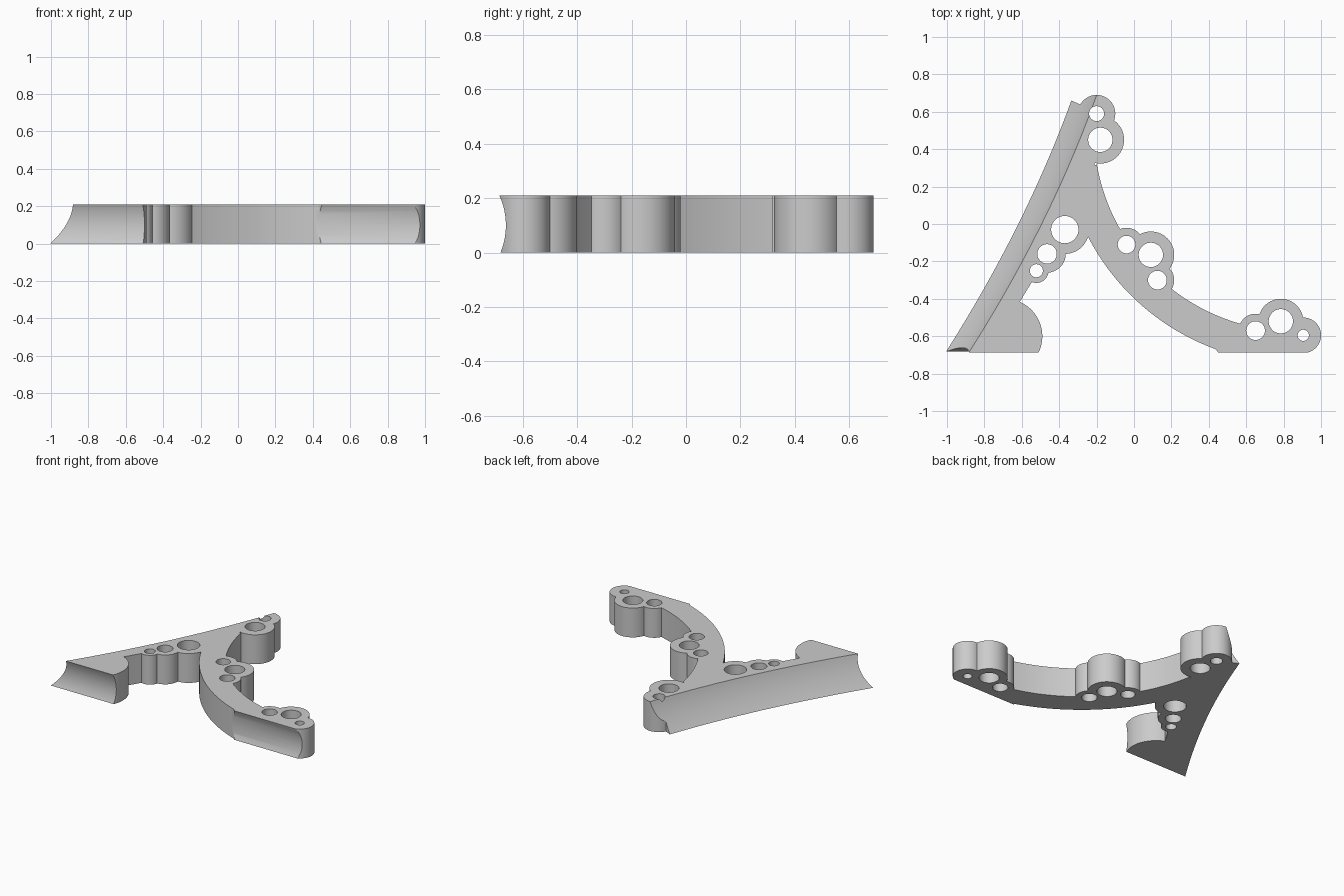
import bpy, bmesh
from math import sin, cos, radians, tau, sqrt

if "Cube" in bpy.data.objects:
    bpy.data.objects.remove(bpy.data.objects["Cube"])

H = 0.21
ARM_CENTRE, ARM_IN, ARM_OUT = (0.865, 0.505), 1.08, 1.25

# Lobes with a drilled hole: x, y, outer radius, hole radius
LOBES = [
    (-0.20, 0.59, 0.10, 0.04), (-0.18, 0.45, 0.127, 0.065),
    (-0.522, -0.25, 0.065, 0.035), (-0.465, -0.16, 0.10, 0.052), (-0.37, -0.03, 0.13, 0.073),
    (-0.04, -0.11, 0.09, 0.047), (0.09, -0.165, 0.125, 0.065), (0.125, -0.30, 0.09, 0.05),
    (0.65, -0.57, 0.09, 0.05), (0.785, -0.52, 0.12, 0.065), (0.905, -0.595, 0.095, 0.03),
]


def arc(cx, cy, r, a0, a1, n):
    steps = [radians(a0 + (a1 - a0) * i / n) for i in range(n + 1)]
    return [(cx + r * cos(a), cy + r * sin(a)) for a in steps]


def circle(x, y, r):
    return arc(x, y, r, 0, 360, 64)[:-1]


def loft(bm, rings):
    """Skin a stack of equal-length rings and cap both ends."""
    rings = [[bm.verts.new(p) for p in ring] for ring in rings]
    n = len(rings[0])
    for low, high in zip(rings, rings[1:]):
        for i in range(n):
            j = (i + 1) % n
            bm.faces.new((low[i], low[j], high[j], high[i]))
    bm.faces.new(rings[0][::-1])
    bm.faces.new(rings[-1])


def finish(name, bm):
    bmesh.ops.recalc_face_normals(bm, faces=bm.faces)
    mesh = bpy.data.meshes.new(name)
    bm.to_mesh(mesh)
    bm.free()
    ob = bpy.data.objects.new(name, mesh)
    bpy.context.collection.objects.link(ob)
    return ob


def prisms(name, outlines, over):
    bm = bmesh.new()
    for outline in outlines:
        loft(bm, [[(x, y, z) for x, y in outline] for z in (-over, H + over)])
    return finish(name, bm)


def combine(ob, tool, operation):
    tool.hide_render = True
    mod = ob.modifiers.new(operation.title(), 'BOOLEAN')
    mod.operation, mod.solver, mod.object = operation, 'EXACT', tool
    bpy.context.view_layer.objects.active = ob
    bpy.ops.object.modifier_apply(modifier=mod.name)
    bpy.data.objects.remove(tool)


# Main beam, overlong on its outer side so the slab can trim it
beam = [(-1.3, -0.9), (-0.7, -0.9), (-0.7, -0.6), (-0.61, -0.415), (-0.54, -0.3),
        (-0.44, -0.1), (-0.3, -0.05), (-0.2, 0), (-0.21, 0.32), (-0.2, 0.55),
        (-0.29, 0.64), (-0.45, 0.711), (-1.3, 0.711)]
bracket = prisms("bracket", [beam], 0.1)

# Curved arm, its foot, the rounded beam foot and the lobes
arm = arc(*ARM_CENTRE, ARM_IN, 190, 255, 48) + arc(*ARM_CENTRE, ARM_OUT, 255, 190, 48)
arm_foot = [(0.5, -0.56), (0.415, -0.645), (0.462, -0.7), (0.905, -0.7), (0.905, -0.56)]
parts = [arm, arm_foot, circle(-0.69, -0.6, 0.2)] + [circle(x, y, r) for x, y, r, _ in LOBES]
for i, outline in enumerate(parts):
    combine(bracket, prisms("part", [outline], 0.11 + 0.01 * i), 'UNION')


# Slab that trims the top, bottom, hollow front and leaning outer side
def front_y(z):
    return -0.924 + sqrt(0.262 ** 2 - (z - 0.1) ** 2)


def side_x(y, t):
    u = (y + 0.675) / 1.335
    return -1 + 0.665 * u + 0.18 * u * (1 - u) + 0.125 * t + 0.05 * t * (1 - t)


rings = []
for k in range(13):
    t = k / 12
    y0 = front_y(H * t)
    ys = [y0 + (0.8 - y0) * i / 32 for i in range(33)]
    rings.append([(side_x(y, t), y, H * t) for y in ys] + [(1.2, 0.8, H * t), (1.2, y0, H * t)])
bm = bmesh.new()
loft(bm, rings)
combine(bracket, finish("slab", bm), 'INTERSECT')

# Drilled holes
combine(bracket, prisms("holes", [circle(x, y, h) for x, y, _, h in LOBES], 0.1), 'DIFFERENCE')

# Plain grey finish
grey = bpy.data.materials.new("plain grey")
grey.use_nodes = True
colour = (0.6, 0.6, 0.6, 1)
grey.diffuse_color = colour
grey.node_tree.nodes["Principled BSDF"].inputs["Base Color"].default_value = colour
bracket.data.materials.clear()
bracket.data.materials.append(grey)

bpy.ops.object.select_all(action='DESELECT')
bracket.select_set(True)
bpy.context.view_layer.objects.active = bracket
bpy.ops.object.shade_smooth_by_angle(angle=radians(30))
